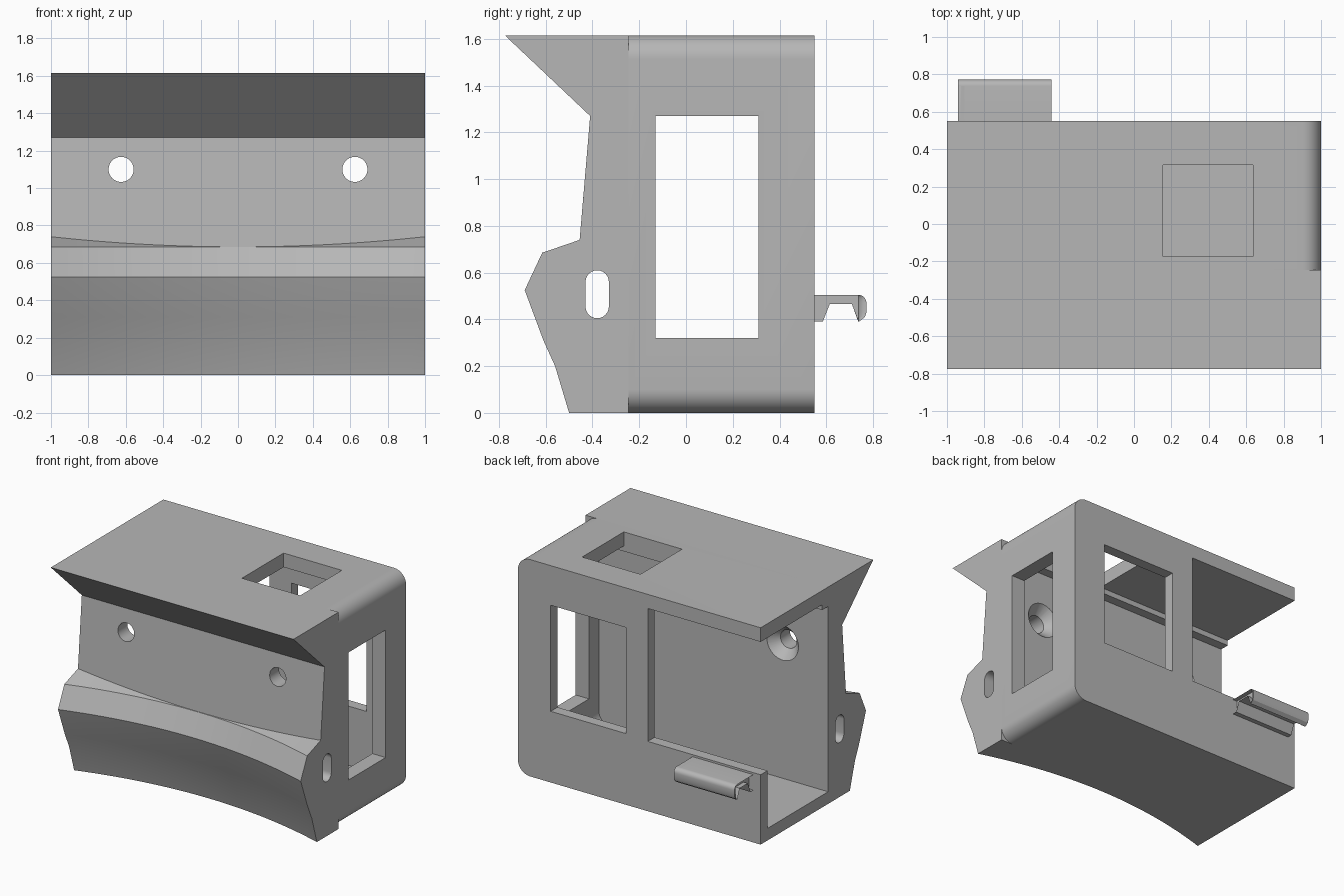
import bpy, bmesh, math
from mathutils import Vector

if "Cube" in bpy.data.objects:
    bpy.data.objects.remove(bpy.data.objects["Cube"])

GREY = (0.47, 0.47, 0.47, 1)
mat = bpy.data.materials.new("plain grey")
mat.use_nodes = True
mat.diffuse_color = GREY
mat.node_tree.nodes["Principled BSDF"].inputs["Base Color"].default_value = GREY


def loft(name, rings):
    """Join matching rings of points with quads and cap both ends."""
    bm = bmesh.new()
    rows = [[bm.verts.new(p) for p in ring] for ring in rings]
    n = len(rows[0])
    for a, b in zip(rows, rows[1:]):
        for i in range(n):
            j = (i + 1) % n
            bm.faces.new((a[i], a[j], b[j], b[i]))
    bm.faces.new(rows[0])
    bm.faces.new(rows[-1])
    bmesh.ops.recalc_face_normals(bm, faces=bm.faces)
    mesh = bpy.data.meshes.new(name)
    bm.to_mesh(mesh)
    bm.free()
    mesh.materials.append(mat)
    ob = bpy.data.objects.new(name, mesh)
    bpy.context.collection.objects.link(ob)
    return ob


def box(name, x0, x1, y0, y1, z0, z1):
    return loft(name, [[(x, y0, z0), (x, y1, z0), (x, y1, z1), (x, y0, z1)] for x in (x0, x1)])


def rounded_side(name, x0, x1, z0, z1, r, y0, y1, steps=10):
    """Block along y, square on its -x side and rounded on its +x side."""
    outline = [(x0, z0)]
    for cz, start in ((z0 + r, -90), (z1 - r, 0)):
        for i in range(steps + 1):
            a = math.radians(start + 90 * i / steps)
            outline.append((x1 - r + r * math.cos(a), cz + r * math.sin(a)))
    outline.append((x0, z1))
    return loft(name, [[(x, y, z) for x, z in outline] for y in (y0, y1)])


def lathe_y(name, x, z, steps, n=40):
    """Round cutter along y from (y, radius) steps."""
    turn = [2 * math.pi * i / n for i in range(n)]
    return loft(name, [[(x + r * math.cos(a), y, z + r * math.sin(a)) for a in turn]
                       for y, r in steps])


def finish(ob, cutters=()):
    """Cut, bake the result and smooth the gentle curves."""
    for c in cutters:
        c.hide_render = True
        m = ob.modifiers.new("cut", 'BOOLEAN')
        m.operation, m.solver, m.object = 'DIFFERENCE', 'EXACT', c
    bpy.context.view_layer.update()
    deps = bpy.context.evaluated_depsgraph_get()
    mesh = bpy.data.meshes.new_from_object(ob.evaluated_get(deps))
    ob.modifiers.clear()
    ob.data = mesh
    for c in cutters:
        bpy.data.objects.remove(c)
    bpy.ops.object.select_all(action='DESELECT')
    ob.select_set(True)
    bpy.context.view_layer.objects.active = ob
    bpy.ops.object.shade_smooth_by_angle(angle=math.radians(25))


TOP, JOIN, BACK = 1.615, -0.245, 0.55

# Hollow housing, open towards -x, with windows
housing = rounded_side("housing", -1, 1, 0, TOP, 0.1, JOIN, BACK)
finish(housing, [
    rounded_side("cavity", -1.2, 0.89, 0.09, 1.51, 0.1, JOIN - 0.1, BACK - 0.08),
    box("side_window", 0.8, 1.2, -0.13, 0.31, 0.32, 1.27),
    box("roof_window", 0.155, 0.635, -0.175, 0.315, 1.4, 1.8),
    box("back_window", 0.11, 0.73, 0.4, 0.7, 0.53, 1.32),
    box("back_opening", -1.2, -0.07, 0.4, 0.7, 0.52, 1.51),
])


# Front bracket whose lower nose is hollowed along a wide arc
def bracket_section(x):
    s = 0.153 * (1 - x * x)
    t = 1 - s / 0.1553
    nose = [(-0.5, 0), (-0.56, 0.2), (-0.61, 0.31), (-0.69, 0.525), (-0.615, 0.685)]
    pts = [(y + s, z) for y, z in nose]
    pts += [(-0.615 + s + 0.16 * t, 0.685 + 0.055 * t),
            (-0.41, 1.27), (-0.775, TOP), (JOIN, TOP), (JOIN, 0)]
    return [(x, y, z) for y, z in pts]


bracket = loft("front_bracket", [bracket_section(-1 + i / 16) for i in range(33)])

# Slot along the bracket and two countersunk screw holes
slot = []
for cz, start in ((0.56, 0), (0.455, 180)):
    for i in range(13):
        a = math.radians(start + 15 * i)
        slot.append((-0.38 + 0.05 * math.cos(a), cz + 0.05 * math.sin(a)))
cutters = [loft("slot", [[(x, y, z) for y, z in slot] for x in (-1.2, 1.2)])]
for x in (-0.625, 0.625):
    cutters.append(lathe_y("screw_hole", x, 1.1,
                           [(-0.7, 0.067), (JOIN - 0.07, 0.067), (JOIN, 0.13), (JOIN + 0.05, 0.13)]))
finish(bracket, cutters)

# Small ledge under the roof, against the bracket
finish(box("inner_ledge", -1, 0.89, JOIN, -0.175, 1.47, 1.51))

# Hooked clip on the back wall
hook = [(0.54, 0.39), (0.585, 0.39), (0.615, 0.465), (0.71, 0.465), (0.74, 0.39),
        (0.765, 0.41), (0.772, 0.43)]
for i in range(7):
    a = math.radians(15 * i)
    hook.append((0.737 + 0.035 * math.cos(a), 0.47 + 0.035 * math.sin(a)))
hook.append((0.54, 0.505))
rings = []
for i in range(7):
    # ends draw in along a quarter circle to round the outer corners
    a = math.radians(15 * i)
    rings.append((-0.94 + 0.035 * (1 - math.sin(a)), 0.035 * (1 - math.cos(a))))
rings += [(-1.38 - x, d) for x, d in reversed(rings)]
finish(loft("back_clip", [[(x, min(y, 0.737 + (y - 0.737) * (1 - (0.035 - d) / 0.035))
                            if y > 0.737 else y, z) for y, z in hook] for x, d in rings]))
